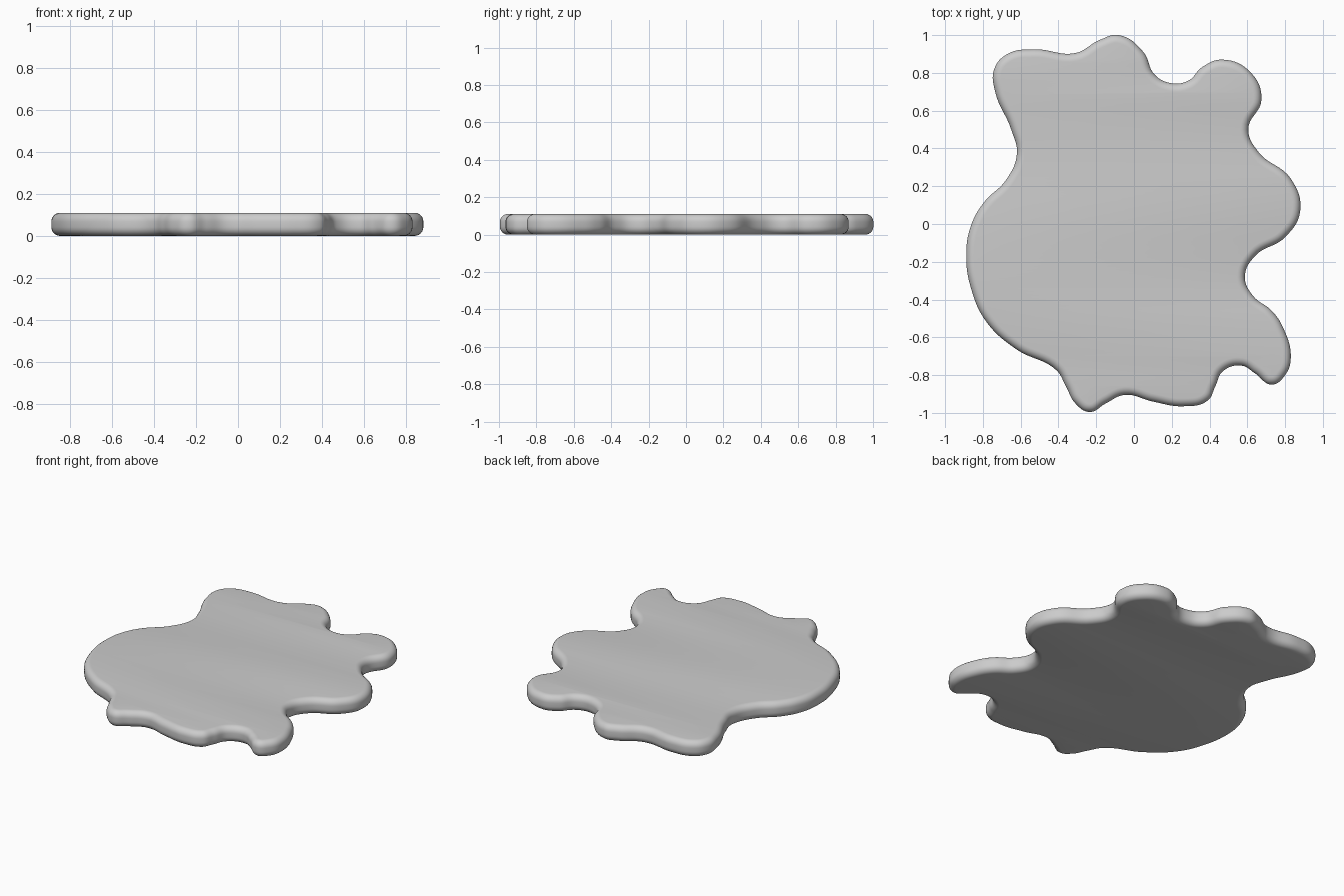
import bpy

if "Cube" in bpy.data.objects:
    bpy.data.objects.remove(bpy.data.objects["Cube"])

# Outline of the splat seen from above, counterclockwise from the top lobe
OUTLINE = [
    (-0.08, 1.0), (-0.18, 0.975), (-0.31, 0.905), (-0.53, 0.925), (-0.67, 0.90),
    (-0.74, 0.82), (-0.735, 0.70), (-0.65, 0.50), (-0.62, 0.37), (-0.68, 0.23),
    (-0.79, 0.12), (-0.86, 0.0), (-0.888, -0.16), (-0.86, -0.35), (-0.78, -0.52),
    (-0.62, -0.665), (-0.41, -0.775), (-0.36, -0.86), (-0.31, -0.95),
    (-0.235, -0.995), (-0.15, -0.95), (-0.05, -0.905), (0.10, -0.94),
    (0.26, -0.965), (0.39, -0.935), (0.43, -0.86), (0.47, -0.78), (0.57, -0.75),
    (0.64, -0.79), (0.73, -0.85), (0.80, -0.80), (0.83, -0.71), (0.79, -0.55),
    (0.73, -0.46), (0.63, -0.38), (0.587, -0.28), (0.64, -0.17), (0.80, -0.07),
    (0.88, 0.07), (0.83, 0.24), (0.66, 0.38), (0.605, 0.50), (0.675, 0.66),
    (0.62, 0.80), (0.47, 0.87), (0.36, 0.83), (0.29, 0.76), (0.20, 0.745),
    (0.11, 0.79), (0.05, 0.91),
]
HEIGHT, ROUND = 0.11, 0.042

# Closed smooth curve, filled, thickened and rounded along both rims
curve = bpy.data.curves.new("puddle", 'CURVE')
curve.dimensions = '2D'
curve.fill_mode = 'BOTH'
curve.resolution_u = 8
curve.extrude = HEIGHT / 2 - ROUND
curve.bevel_depth = ROUND
curve.bevel_resolution = 5
curve.offset = -ROUND
spline = curve.splines.new('BEZIER')
spline.bezier_points.add(len(OUTLINE) - 1)
for p, (x, y) in zip(spline.bezier_points, OUTLINE):
    p.co = (x, y, 0)
    p.handle_left_type = p.handle_right_type = 'AUTO'
spline.use_cyclic_u = True

puddle = bpy.data.objects.new("puddle", curve)
puddle.location.z = HEIGHT / 2
bpy.context.collection.objects.link(puddle)

# Turn it into a smooth-shaded mesh
bpy.context.view_layer.objects.active = puddle
puddle.select_set(True)
bpy.ops.object.convert(target='MESH')
puddle = bpy.context.object
bpy.ops.object.mode_set(mode='EDIT')
bpy.ops.mesh.select_all(action='SELECT')
bpy.ops.mesh.remove_doubles(threshold=0.0005)
bpy.ops.mesh.normals_make_consistent(inside=False)
bpy.ops.object.mode_set(mode='OBJECT')
bpy.ops.object.shade_smooth_by_angle(angle=0.7)
